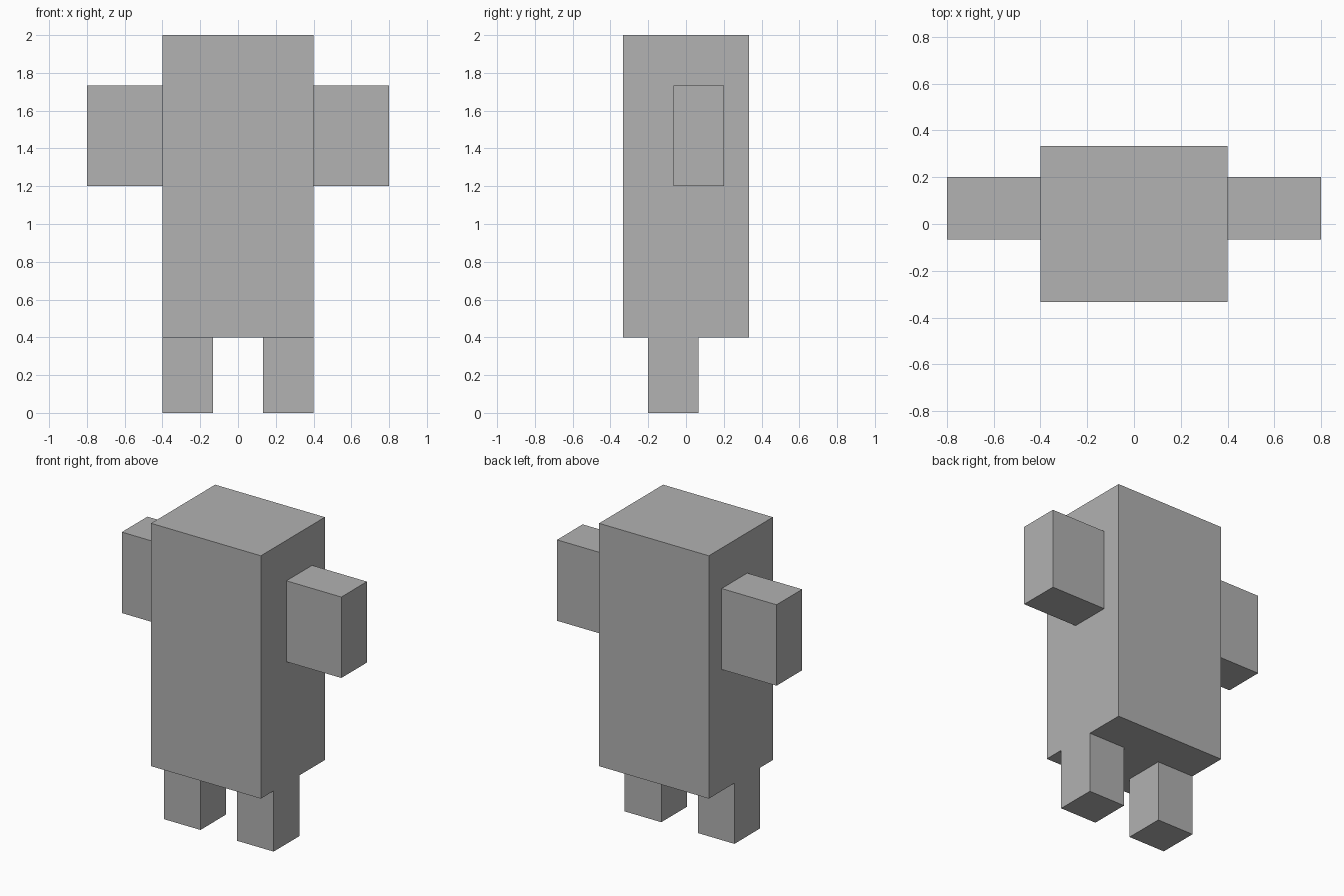
import bpy
import bmesh

# Remove the default cube
default = bpy.data.objects.get("Cube")
if default:
    bpy.data.objects.remove(default, do_unlink=True)

# Single plain grey
grey = bpy.data.materials.new("plain_grey")
grey.use_nodes = True
colour = (0.445, 0.445, 0.445, 1.0)
grey.diffuse_color = colour
grey.node_tree.nodes["Principled BSDF"].inputs["Base Color"].default_value = colour

U = 2 / 30  # block unit: the figure is 30 units tall


def add_box(name, low, high):
    """Flat-shaded box between two corners given in block units."""
    bm = bmesh.new()
    bmesh.ops.create_cube(bm, size=1)
    for v in bm.verts:
        v.co = [(high[i] if v.co[i] > 0 else low[i]) * U for i in range(3)]
    bmesh.ops.recalc_face_normals(bm, faces=bm.faces)
    mesh = bpy.data.meshes.new(name)
    bm.to_mesh(mesh)
    bm.free()
    mesh.materials.append(grey)
    obj = bpy.data.objects.new(name, mesh)
    bpy.context.collection.objects.link(obj)
    return obj


def add_pair(name, low, high):
    """Left box on +x and its mirrored right twin."""
    add_box("left_" + name, low, high)
    add_box("right_" + name, (-high[0], *low[1:]), (-low[0], *high[1:]))


# Tall body with the head in one block
add_box("body", (-6, -5, 6), (6, 5, 30))
# Arms sit slightly towards the back
add_pair("arm", (6, -1, 18), (12, 3, 26))
# Legs sit slightly towards the front
add_pair("leg", (2, -3, 0), (6, 1, 6))
